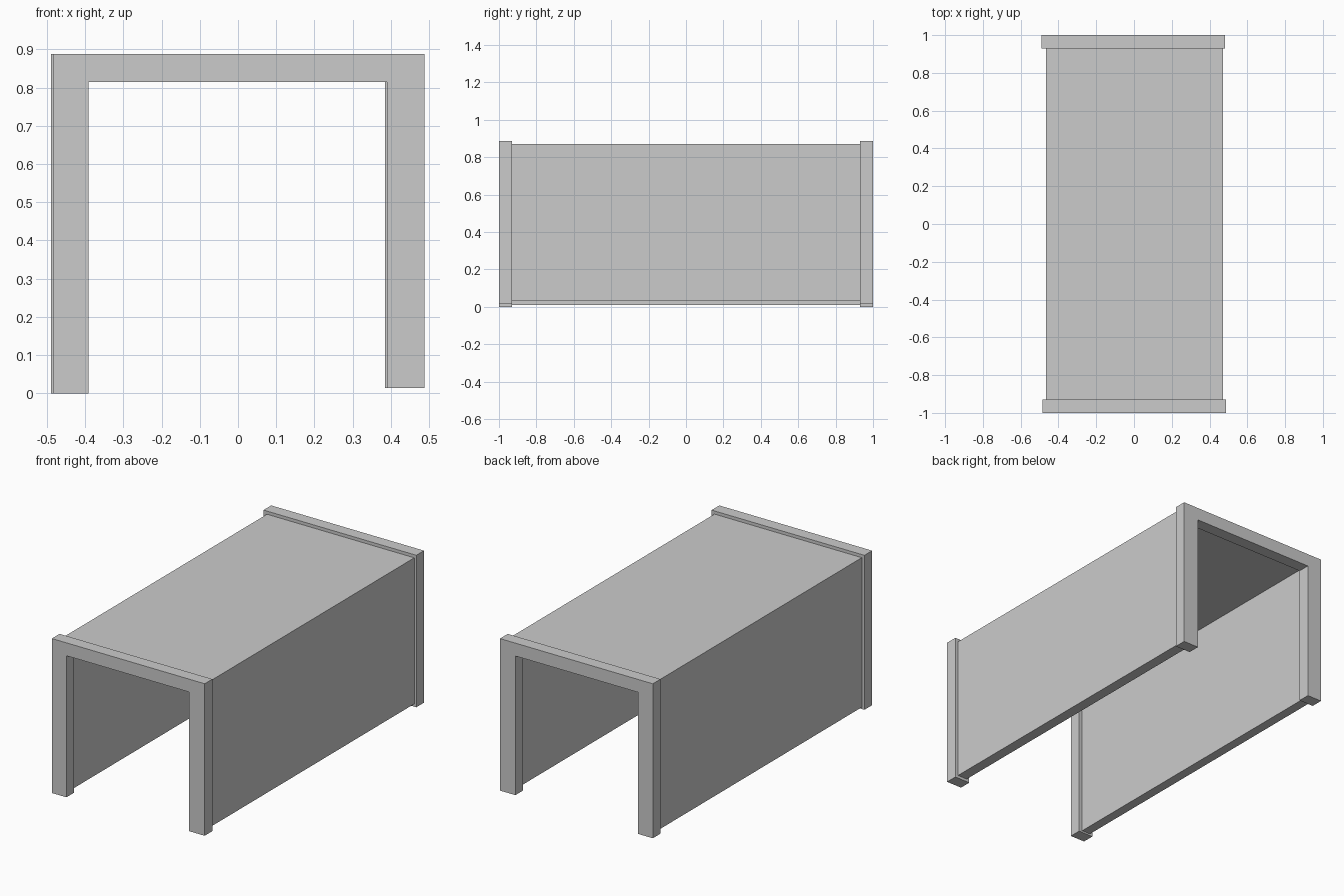
import bpy, bmesh

if "Cube" in bpy.data.objects:
    bpy.data.objects.remove(bpy.data.objects["Cube"])


def channel(name, outer, inner, top, under, left_foot, right_foot, y0, y1):
    """Upside-down U profile in XZ, extruded from y0 to y1."""
    profile = [
        (outer[0], left_foot), (outer[0], top), (outer[1], top),
        (outer[1], right_foot), (inner[1], right_foot),
        (inner[1], under), (inner[0], under), (inner[0], left_foot),
    ]
    bm = bmesh.new()
    face = bm.faces.new([bm.verts.new((x, y0, z)) for x, z in profile])
    grown = bmesh.ops.extrude_face_region(bm, geom=[face])["geom"]
    verts = [g for g in grown if isinstance(g, bmesh.types.BMVert)]
    bmesh.ops.translate(bm, vec=(0, y1 - y0, 0), verts=verts)
    bmesh.ops.recalc_face_normals(bm, faces=bm.faces)
    mesh = bpy.data.meshes.new(name)
    bm.to_mesh(mesh)
    bm.free()
    obj = bpy.data.objects.new(name, mesh)
    bpy.context.collection.objects.link(obj)
    return obj


# Thin-walled tunnel body
channel("tunnel_body", (-0.467, 0.47), (-0.412, 0.408), 0.87, 0.833,
        0.01, 0.03, -0.93, 0.93)

# Thicker end frames, the back one slightly offset sideways
for name, dx, y0, y1 in (("front_frame", 0.0, -1.0, -0.93),
                         ("back_frame", -0.005, 0.93, 1.0)):
    channel(name, (-0.484 + dx, 0.488 + dx), (-0.391 + dx, 0.39 + dx),
            0.888, 0.814, 0.0, 0.014, y0, y1)
